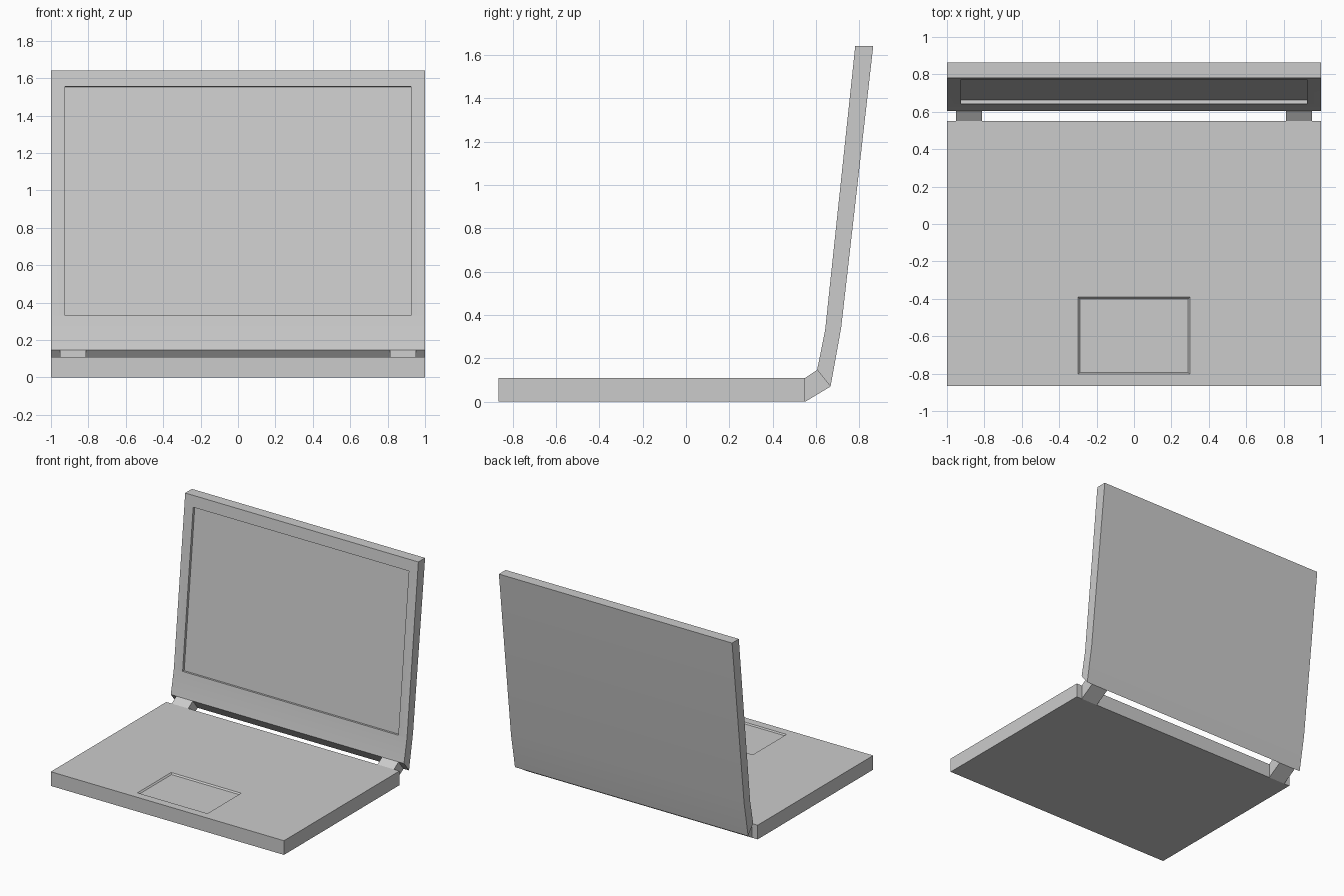
import bpy, bmesh
from mathutils import Vector

if "Cube" in bpy.data.objects:
    bpy.data.objects.remove(bpy.data.objects["Cube"])


def prism(name, profile, x0, x1):
    """Extrude a (y, z) profile along x from x0 to x1."""
    bm = bmesh.new()
    face = bm.faces.new([bm.verts.new((x0, y, z)) for y, z in profile])
    ext = bmesh.ops.extrude_face_region(bm, geom=[face])
    verts = [v for v in ext["geom"] if isinstance(v, bmesh.types.BMVert)]
    bmesh.ops.translate(bm, verts=verts, vec=(x1 - x0, 0, 0))
    bmesh.ops.recalc_face_normals(bm, faces=bm.faces)
    mesh = bpy.data.meshes.new(name)
    bm.to_mesh(mesh)
    bm.free()
    obj = bpy.data.objects.new(name, mesh)
    bpy.context.collection.objects.link(obj)
    return obj


def cut(target, cutter):
    mod = target.modifiers.new("recess", "BOOLEAN")
    mod.operation = "DIFFERENCE"
    mod.solver = "EXACT"
    mod.object = cutter
    bpy.context.view_layer.objects.active = target
    bpy.ops.object.modifier_apply(modifier=mod.name)
    bpy.data.objects.remove(cutter)


# Keyboard base
base = prism("base", [(-0.865, 0), (0.55, 0), (0.55, 0.11), (-0.865, 0.11)], -1, 1)

# Touchpad: shallow recess with sloping walls
pad = prism("touchpad_cutter", [(-0.795, 0.1), (-0.4, 0.1), (-0.38, 0.12), (-0.81, 0.12)], -0.3, 0.3)
for v in pad.data.vertices:
    half = 0.29 if v.co.z < 0.11 else 0.31
    v.co.x = half if v.co.x > 0 else -half
cut(base, pad)

# Lid with a slight bend near its lower edge
bend, top = Vector((0.642, 0.33)), Vector((0.781, 1.642))
lid = prism("lid", [(0.605, 0.147), bend, top, (0.864, 1.642), (0.716, 0.342), (0.667, 0.07)], -1, 1)

# Screen recess, cut square to the lid face
along = (top - bend).normalized()
inward = Vector((along.y, -along.x)) * 0.02
low, high = bend + along * 0.002, bend + along * 1.232
cut(lid, prism("screen_cutter", [low - inward, low + inward, high + inward, high - inward], -0.925, 0.925))

# Pair of hinges joining base and lid
for side, label in ((-1, "left"), (1, "right")):
    prism(f"{label}_hinge", [(0.55, 0), (0.667, 0.07), (0.605, 0.147), (0.55, 0.11)],
          *sorted((side * 0.812, side * 0.953)))

# Soft shading across the lid bend
for obj in bpy.context.collection.objects:
    obj.select_set(obj == lid)
bpy.context.view_layer.objects.active = lid
bpy.ops.object.shade_smooth_by_angle(angle=0.4)
